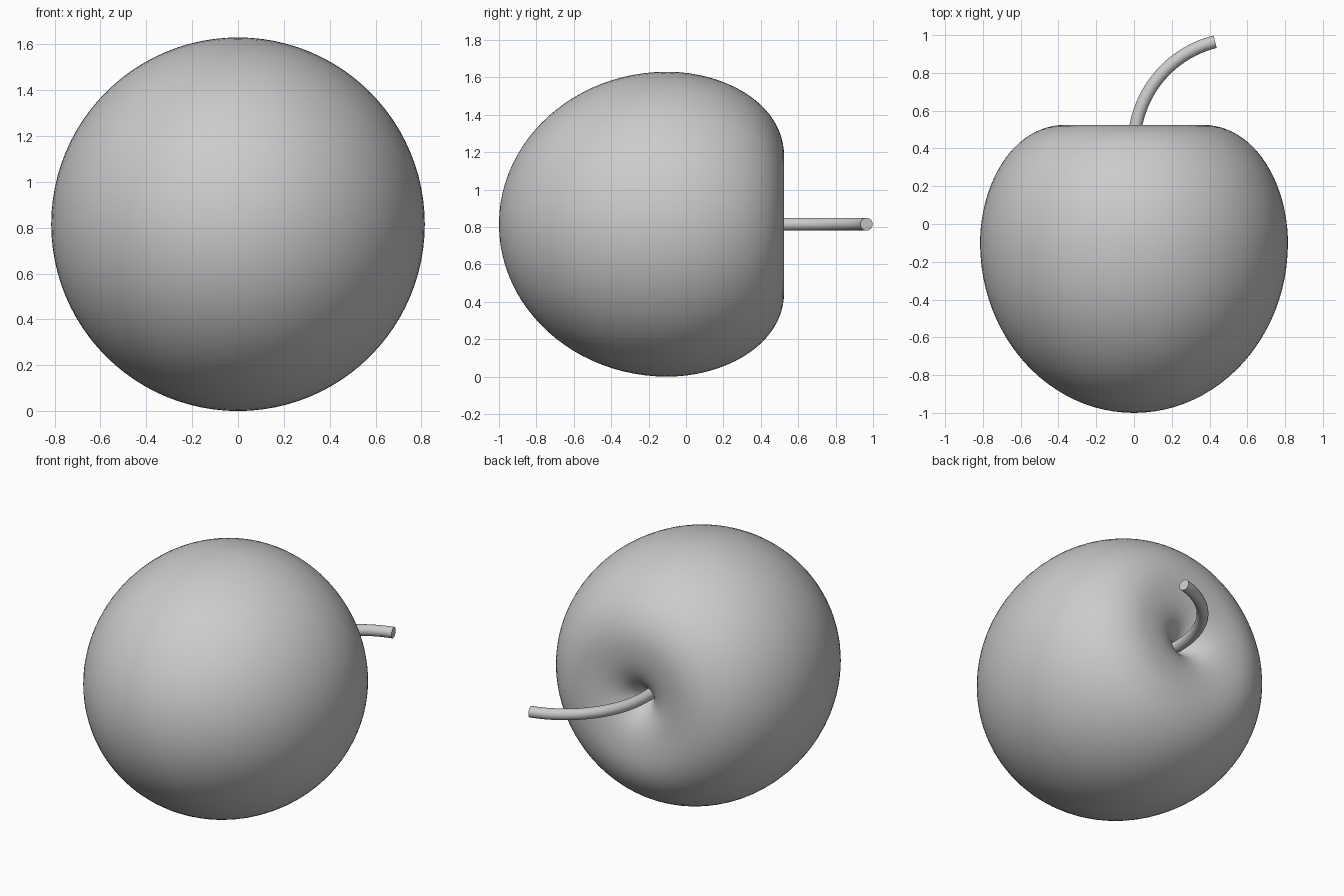
import bpy
import bmesh
import math
from mathutils import Vector
from mathutils.geometry import interpolate_bezier

cube = bpy.data.objects.get("Cube")
if cube:
    bpy.data.objects.remove(cube, do_unlink=True)

AXIS_Z = 0.815

grey = bpy.data.materials.new("plain grey")
grey.use_nodes = True
grey.diffuse_color = (0.6, 0.6, 0.6, 1)
grey.node_tree.nodes["Principled BSDF"].inputs["Base Color"].default_value = (0.6, 0.6, 0.6, 1)


def finish(bm, name, angle):
    """Turn a bmesh into a smooth shaded object."""
    bmesh.ops.remove_doubles(bm, verts=bm.verts, dist=1e-5)
    bmesh.ops.recalc_face_normals(bm, faces=bm.faces)
    mesh = bpy.data.meshes.new(name)
    bm.to_mesh(mesh)
    bm.free()
    mesh.materials.append(grey)
    ob = bpy.data.objects.new(name, mesh)
    bpy.context.collection.objects.link(ob)
    bpy.ops.object.select_all(action='DESELECT')
    ob.select_set(True)
    bpy.context.view_layer.objects.active = ob
    bpy.ops.object.shade_smooth_by_angle(angle=math.radians(angle))
    return ob


# Fruit body: profile (radius, y) from rounded front to the stem hollow, spun about y
segments = [
    [(0, -1), (0.45, -1), (0.815, -0.597), (0.815, -0.1)],
    [(0.815, -0.1), (0.815, 0.2), (0.65, 0.525), (0.36, 0.525)],
    [(0.36, 0.525), (0.17, 0.525), (0.04, 0.46), (0, 0.27)],
]
bm = bmesh.new()
profile = []
for seg in segments:
    p0, h0, h1, p1 = (Vector((r, y, 0)) for r, y in seg)
    profile += interpolate_bezier(p0, h0, h1, p1, 25)[1 if profile else 0:]
verts = [bm.verts.new((p.x, p.y, AXIS_Z)) for p in profile]
edges = [bm.edges.new(pair) for pair in zip(verts, verts[1:])]
bmesh.ops.spin(bm, geom=verts + edges, cent=(0, 0, AXIS_Z), axis=(0, 1, 0),
               angle=math.tau, steps=96, use_duplicate=False)
finish(bm, "fruit_body", 60)

# Stem: round tube rising from the hollow and bending towards +x
BEND, START, TUBE, SIDES = 0.567, 0.415, 0.034, 24
path = [(0, 0.2, 0)]
for i in range(25):
    a = math.radians(76) * i / 24
    path.append((BEND * (1 - math.cos(a)), START + BEND * math.sin(a), a))
bm = bmesh.new()
rings = []
for x, y, a in path:
    ring = []
    for k in range(SIDES):
        t = math.tau * k / SIDES
        side = TUBE * math.cos(t)
        ring.append(bm.verts.new((x + side * math.cos(a), y - side * math.sin(a),
                                  AXIS_Z + TUBE * math.sin(t))))
    rings.append(ring)
for low, high in zip(rings, rings[1:]):
    for k in range(SIDES):
        n = (k + 1) % SIDES
        bm.faces.new((low[k], low[n], high[n], high[k]))
bm.faces.new(rings[0])
bm.faces.new(rings[-1])
finish(bm, "stem", 40)
